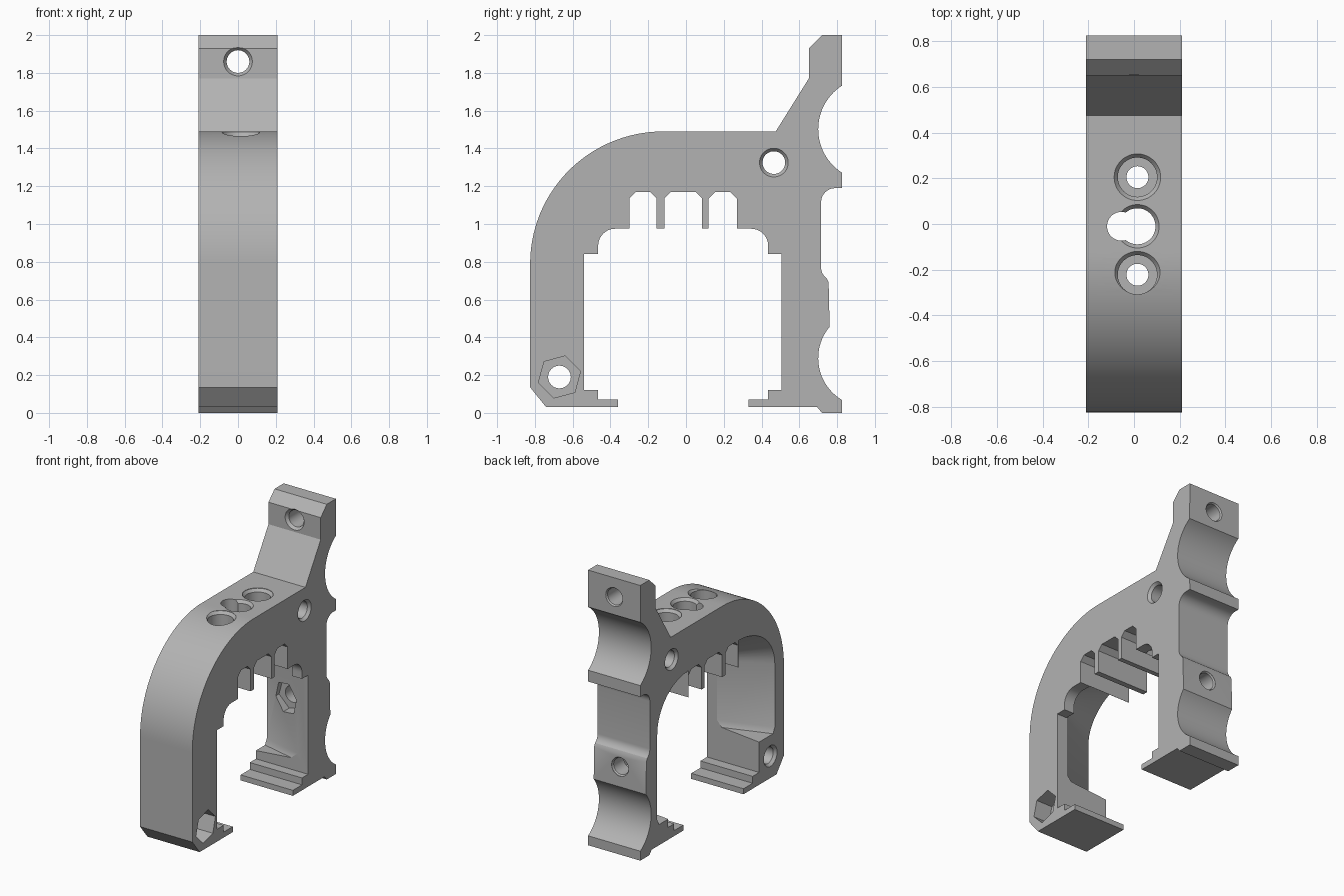
import bpy, bmesh
from math import sin, cos, pi, radians
from mathutils import Vector

cube = bpy.data.objects.get("Cube")
if cube:
    bpy.data.objects.remove(cube, do_unlink=True)

HALF = 0.21

grey = bpy.data.materials.new("plain grey")
grey.use_nodes = True
tone = (0.45, 0.45, 0.45, 1)
grey.diffuse_color = tone
grey.node_tree.nodes["Principled BSDF"].inputs["Base Color"].default_value = tone


def arc(cy, cz, ry, rz, a0, a1, n):
    """Points of an elliptical arc in the side plane, angles in degrees."""
    angles = [radians(a0 + (a1 - a0) * i / n) for i in range(n + 1)]
    return [(cy + ry * cos(a), cz + rz * sin(a)) for a in angles]


def side(points, x):
    return [Vector((x, y, z)) for y, z in points]


def ring(axis, a, b, t, r, n=48, phase=0):
    """Circle around an axis; a and b are the other two coordinates in order."""
    pts = []
    for i in range(n):
        ang = 2 * pi * i / n + phase
        u, v = a + r * cos(ang), b + r * sin(ang)
        pts.append(Vector({"x": (t, u, v), "y": (u, t, v), "z": (u, v, t)}[axis]))
    return pts


def loft(name, sections):
    """Closed solid through sections with equal point counts."""
    bm = bmesh.new()
    rows = [[bm.verts.new(p) for p in s] for s in sections]
    n = len(rows[0])
    for lo, hi in zip(rows, rows[1:]):
        for i in range(n):
            j = (i + 1) % n
            bm.faces.new((lo[i], lo[j], hi[j], hi[i]))
    bm.faces.new(rows[0])
    bm.faces.new(rows[-1])
    bmesh.ops.recalc_face_normals(bm, faces=bm.faces)
    mesh = bpy.data.meshes.new(name)
    bm.to_mesh(mesh)
    bm.free()
    ob = bpy.data.objects.new(name, mesh)
    bpy.context.collection.objects.link(ob)
    return ob


def notch(y0, y1):
    """Slot with chamfered upper corners."""
    c = 0.035
    return [(y0, 0.975), (y0, 1.17 - c), (y0 + c, 1.17),
            (y1 - c, 1.17), (y1, 1.17 - c), (y1, 0.975)]


# Side profile: front foot, stepped inner arch, back foot, back edge, crown
profile = [(-0.74, 0.03), (-0.36, 0.03), (-0.36, 0.07), (-0.465, 0.07),
           (-0.465, 0.12), (-0.54, 0.12), (-0.54, 0.84), (-0.465, 0.84)]
profile += arc(-0.375, 0.885, 0.09, 0.09, 180, 90, 10)
for span in ((-0.30, -0.155), (-0.115, 0.085), (0.12, 0.27)):
    profile += notch(*span)
profile += arc(0.345, 0.885, 0.09, 0.09, 90, 0, 10)
profile += [(0.435, 0.84), (0.505, 0.84), (0.505, 0.12), (0.435, 0.12),
            (0.435, 0.07), (0.33, 0.07), (0.33, 0.03), (0.695, 0.03),
            (0.72, 0), (0.825, 0)]
profile += arc(0.958, 0.29, 0.258, 0.258, 239, 140, 24)
profile += [(0.755, 0.69)]
profile += arc(0.785, 0.77, 0.07, 0.07, 235, 180, 6)
profile += arc(0.79, 1.115, 0.075, 0.075, 180, 90, 8)
profile += [(0.825, 1.19)]
profile += arc(0.974, 1.502, 0.274, 0.274, 237, 123, 28)
profile += [(0.825, 2), (0.72, 2), (0.65, 1.93), (0.65, 1.77), (0.475, 1.49)]
profile += arc(-0.12, 0.79, 0.705, 0.70, 90, 180, 40)
profile += [(-0.825, 0.135)]
frame = loft("clamp_frame", [side(profile, -HALF), side(profile, HALF)])

cutters = []


def cut(name, *sections):
    cutters.append(loft(name, sections))


def drill(name, axis, a, b, t0, t1, r):
    cut(name, ring(axis, a, b, t0, r), ring(axis, a, b, t1, r))


def countersink(name, axis, a, b, surface, outward, r, depth=0.02, flare=0.016):
    """Conical mouth that opens towards the outside."""
    cut(name, ring(axis, a, b, surface - outward * depth, r),
        ring(axis, a, b, surface, r + flare),
        ring(axis, a, b, surface + outward * 0.03, r + flare))


# Tapered relief inside each leg, deepest at the open side
def relief(name, sign, mid, leg, deep, bottom):
    def outline(reach, rise, low):
        curve = arc(0, 0.84, reach, rise, 0, 90, 16)
        pts = [(0, low), (reach - 0.02, low), (reach, low + 0.04)] + curve
        return [(mid + sign * y, z) for y, z in pts]
    shallow = outline(leg - 0.002, 0.15, bottom + 0.03)
    wide = outline(deep, 0.33, bottom)
    cut(name, side(shallow, 0.13), side(wide, -HALF - 0.002))


relief("front_relief", -1, -0.301, 0.24, 0.42, 0.34)
relief("back_relief", 1, 0.271, 0.235, 0.36, 0.18)

# Cross holes through the width
drill("upper_cross_hole", "x", 0.465, 1.325, -0.3, 0.3, 0.06)
drill("foot_cross_hole", "x", -0.67, 0.19, -0.3, 0.3, 0.06)
for s in (-1, 1):
    countersink("upper_cross_mouth", "x", 0.465, 1.325, s * HALF, s, 0.06)
countersink("foot_cross_mouth", "x", -0.67, 0.19, -HALF, -1, 0.06)
cut("foot_nut_pocket", ring("x", -0.67, 0.19, 0.08, 0.115, 6, radians(15)),
    ring("x", -0.67, 0.19, 0.3, 0.115, 6, radians(15)))

# Holes through the back plate
drill("crown_hole", "y", 0, 1.86, 0.5, 0.9, 0.06)
countersink("crown_front_mouth", "y", 0, 1.86, 0.65, -1, 0.06)
countersink("crown_back_mouth", "y", 0, 1.86, 0.825, 1, 0.06, 0.01, 0.008)
drill("back_hole", "y", 0, 0.6, 0.45, 0.9, 0.06)
countersink("back_mouth", "y", 0, 0.6, 0.755, 1, 0.06, 0.01, 0.008)
cut("back_nut_pocket", ring("y", 0, 0.6, 0.4, 0.115, 6, radians(15)),
    ring("y", 0, 0.6, 0.63, 0.115, 6, radians(15)))

# Counterbored top holes and the central keyhole
for y in (0.205, -0.222):
    drill("top_hole", "z", 0.015, y, 1.05, 1.6, 0.048)
    drill("top_counterbore", "z", 0.015, y, 1.35, 1.6, 0.086)
    countersink("top_mouth", "z", 0.015, y, 1.487, 1, 0.086)
drill("keyhole_main", "z", 0.015, -0.01, 0.9, 1.6, 0.079)
countersink("keyhole_mouth", "z", 0.015, -0.01, 1.49, 1, 0.079)
drill("keyhole_slot", "z", -0.055, -0.01, 0.9, 1.6, 0.063)

# Carve the frame, then discard the cutters
bpy.context.view_layer.objects.active = frame
frame.select_set(True)
for c in cutters:
    c.hide_render = True
    mod = frame.modifiers.new(c.name, "BOOLEAN")
    mod.operation = "DIFFERENCE"
    mod.solver = "EXACT"
    mod.object = c
    bpy.ops.object.modifier_apply(modifier=mod.name)
for c in cutters:
    bpy.data.objects.remove(c, do_unlink=True)

frame.data.materials.clear()
frame.data.materials.append(grey)
for p in frame.data.polygons:
    p.material_index = 0
bpy.ops.object.shade_smooth_by_angle(angle=radians(25))
